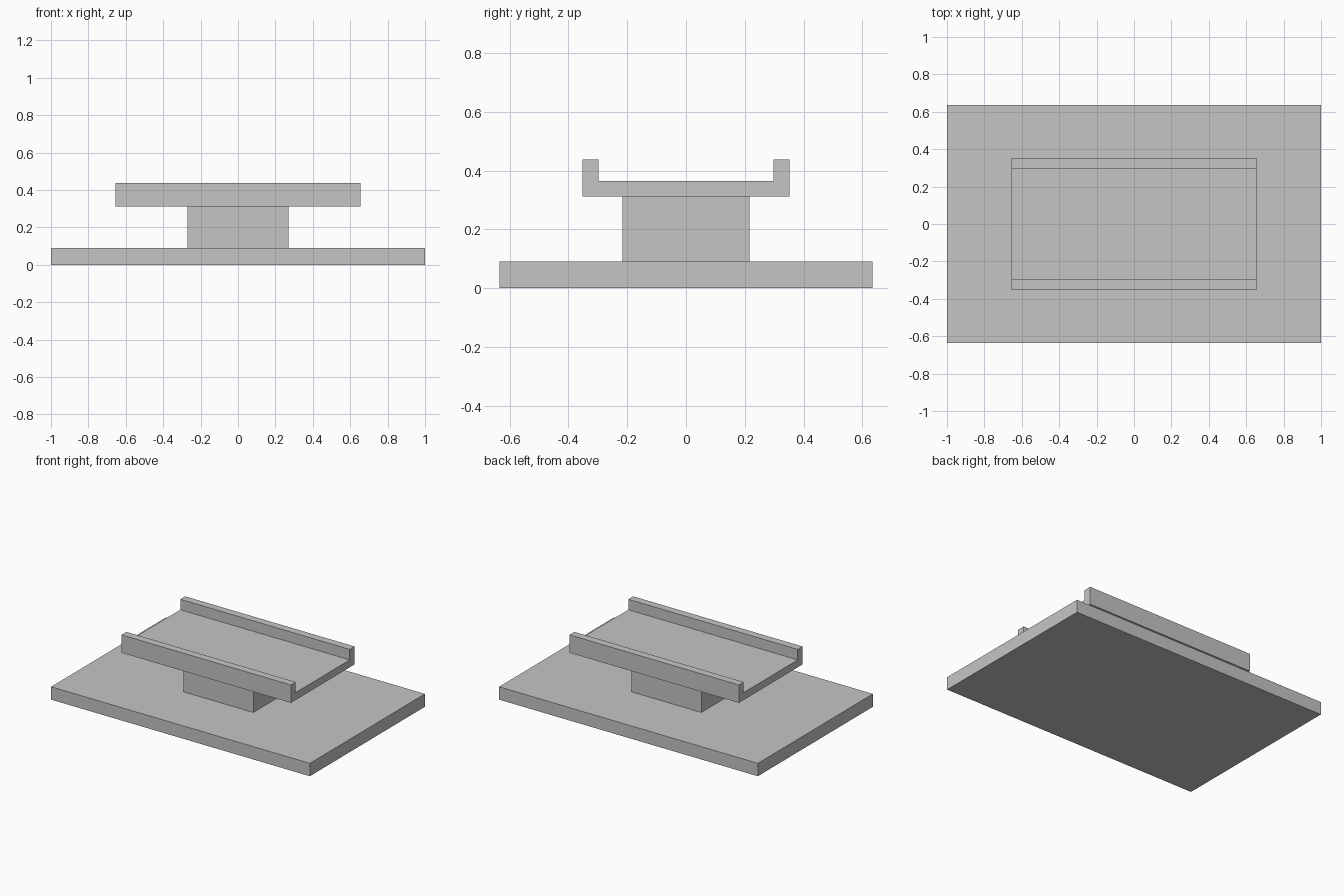
import bpy
import bmesh

if "Cube" in bpy.data.objects:
    bpy.data.objects.remove(bpy.data.objects["Cube"], do_unlink=True)

# Single plain grey
GREY = (0.56, 0.56, 0.56, 1.0)
grey = bpy.data.materials.new("plain_grey")
grey.use_nodes = True
grey.diffuse_color = GREY
grey.node_tree.nodes["Principled BSDF"].inputs["Base Color"].default_value = GREY


def extrude_along_x(name, profile, half_length):
    """Extrude a closed (y, z) outline symmetrically along x."""
    bm = bmesh.new()
    face = bm.faces.new([bm.verts.new((-half_length, y, z)) for y, z in profile])
    extruded = bmesh.ops.extrude_face_region(bm, geom=[face])["geom"]
    moved = [v for v in extruded if isinstance(v, bmesh.types.BMVert)]
    bmesh.ops.translate(bm, verts=moved, vec=(2 * half_length, 0, 0))
    bmesh.ops.recalc_face_normals(bm, faces=bm.faces)
    mesh = bpy.data.meshes.new(name)
    bm.to_mesh(mesh)
    bm.free()
    mesh.materials.append(grey)
    obj = bpy.data.objects.new(name, mesh)
    bpy.context.collection.objects.link(obj)
    return obj


def mirrored(half):
    """Complete a half outline by mirroring it across y = 0."""
    return half + [(-y, z) for y, z in reversed(half)]


BASE_TOP, TRAY_BOTTOM, TRAY_FLOOR, RAIL_TOP = 0.09, 0.312, 0.364, 0.437

# Wide base plate
extrude_along_x("base_plate", mirrored([(0.635, 0), (0.635, BASE_TOP)]), 1.0)

# Central support block
extrude_along_x("support_block",
                mirrored([(0.216, BASE_TOP), (0.216, TRAY_BOTTOM)]), 0.27)

# Channel-shaped tray with a raised rail along the front and back
extrude_along_x("channel_tray",
                mirrored([(0.352, TRAY_BOTTOM), (0.352, RAIL_TOP),
                          (0.298, RAIL_TOP), (0.298, TRAY_FLOOR)]), 0.655)
